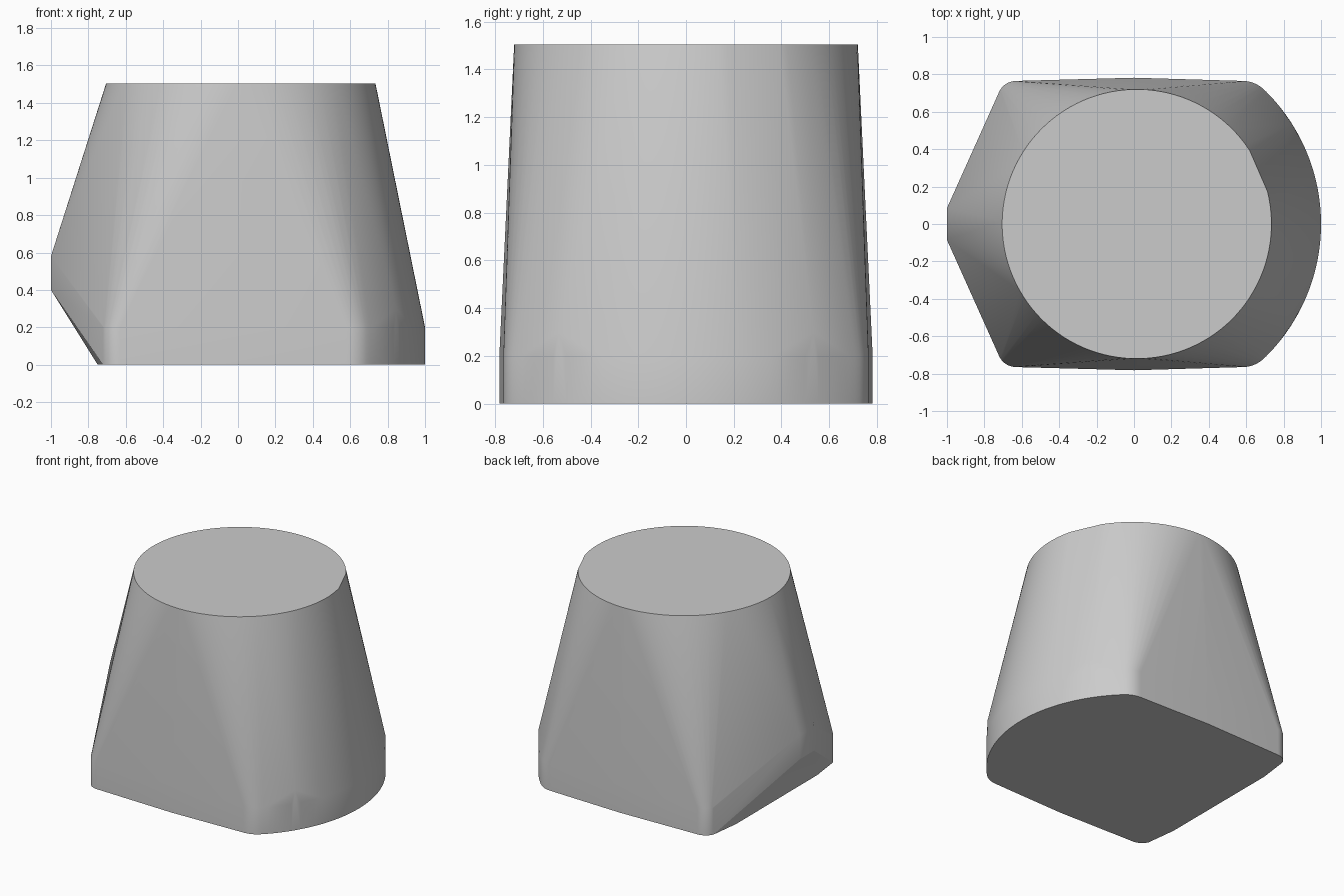
import bpy
import bmesh
from math import cos, sin, radians

default = bpy.data.objects.get("Cube")
if default:
    bpy.data.objects.remove(default)

HEIGHT = 1.505
WALL = 0.2

grey = bpy.data.materials.new("plain_grey")
grey.use_nodes = True
colour = (0.6, 0.6, 0.6, 1)
grey.diffuse_color = colour
grey.node_tree.nodes["Principled BSDF"].inputs["Base Color"].default_value = colour


def arc(cx, cy, radius, start, end, steps):
    """Points on a circular arc, angles in degrees."""
    angles = [radians(start + (end - start) * i / steps) for i in range(steps + 1)]
    return [(cx + radius * cos(a), cy + radius * sin(a)) for a in angles]


# Footprint: round right end, gently bowed sides, small rounded left corners
half = arc(0, 0, 1, 0, 45, 24)
half += arc(0.58, 0.60, 0.165, 45, 90, 8)
half += [(0, 0.782)]
half += arc(-0.63, 0.665, 0.1, 90, 156, 10)
half += [(-0.75, 0.48)]
outline = half + [(x, -y) for x, y in half]

bm = bmesh.new()
for x, y in outline:
    bm.verts.new((x, y, 0))
    if y and x > -0.74:
        bm.verts.new((x, y, WALL))
bm.verts.new((1, 0, WALL))

# Raised ends of the upright wall
for side in (-1, 1):
    bm.verts.new((0.845, side * 0.535, 0.3))

# Blunt nose on the left
for y in (-0.085, 0.085):
    for z in (0.4, 0.58):
        bm.verts.new((-1, y, z))

# Round top with one short straight cut in its rim
for x, y in arc(0.015, 0, 0.72, 33, 374, 110):
    bm.verts.new((x, y, HEIGHT))

# Skin the sections with one convex surface
bmesh.ops.remove_doubles(bm, verts=bm.verts[:], dist=0.0005)
hull = bmesh.ops.convex_hull(bm, input=bm.verts[:])
loose = {v for v in hull["geom_interior"] + hull["geom_unused"]
         if isinstance(v, bmesh.types.BMVert)}
bmesh.ops.delete(bm, geom=list(loose), context='VERTS')
bmesh.ops.dissolve_limit(bm, angle_limit=radians(0.2),
                         verts=bm.verts[:], edges=bm.edges[:])
bmesh.ops.recalc_face_normals(bm, faces=bm.faces[:])

mesh = bpy.data.meshes.new("tapered_body")
bm.to_mesh(mesh)
bm.free()
mesh.materials.append(grey)
body = bpy.data.objects.new("tapered_body", mesh)
bpy.context.collection.objects.link(body)

bpy.ops.object.select_all(action='DESELECT')
body.select_set(True)
bpy.context.view_layer.objects.active = body
bpy.ops.object.shade_smooth_by_angle(angle=radians(30))
